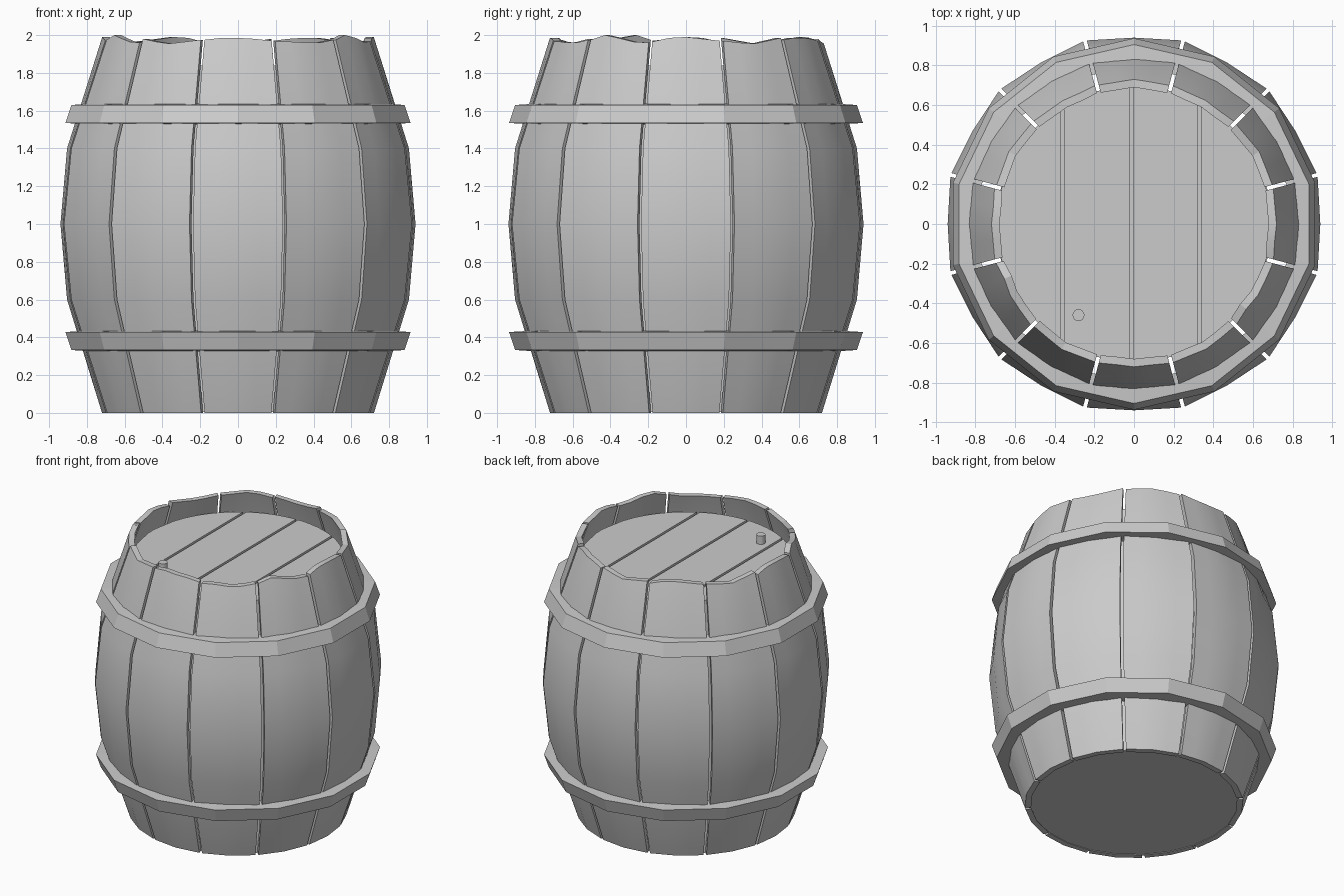
import bpy, bmesh, math

if "Cube" in bpy.data.objects:
    bpy.data.objects.remove(bpy.data.objects["Cube"])

# (z, radius, edge flare) from bottom to top of a stave
PROFILE = [(0, .72, 1.003), (.6, .905, 1.015), (1, .94, 1.02), (1.4, .905, 1.015), (1.98, .722, 1.003)]
# worn top edges, reused around the barrel
WEAR = [[1.975, 1.985, 1.985, 1.98, 1.97], [1.965, 1.965, 1.96, 1.96, 1.975],
        [1.975, 2.0, 1.985, 1.965, 1.96], [1.965, 1.985, 1.99, 1.98, 1.97],
        [1.97, 1.96, 1.955, 1.97, 1.985], [1.98, 1.965, 1.955, 1.965, 1.975]]
# wear pattern for the staves at 0, 30, 60 ... degrees
ORDER = [3, 4, 0, 5, 3, 4, 3, 2, 5, 0, 1, 2]
THICK, GAP = .04, .010


def make(name, verts, faces, smooth=None):
    me = bpy.data.meshes.new(name)
    me.from_pydata(verts, [], faces)
    bm = bmesh.new()
    bm.from_mesh(me)
    bmesh.ops.recalc_face_normals(bm, faces=bm.faces)
    bm.to_mesh(me)
    bm.free()
    ob = bpy.data.objects.new(name, me)
    bpy.context.collection.objects.link(ob)
    if smooth:
        bpy.ops.object.select_all(action='DESELECT')
        ob.select_set(True)
        bpy.context.view_layer.objects.active = ob
        bpy.ops.object.shade_smooth_by_angle(angle=math.radians(smooth))
    return ob


def prism(name, outline, z0, z1, smooth=None):
    n = len(outline)
    verts = [(x, y, z) for z in (z0, z1) for x, y in outline]
    faces = [tuple(range(n)), tuple(range(n, 2 * n))]
    faces += [(i, (i + 1) % n, n + (i + 1) % n, n + i) for i in range(n)]
    return make(name, verts, faces, smooth)


def circle(r, n, cx=0, cy=0):
    return [(cx + r * math.cos(2 * math.pi * i / n), cy + r * math.sin(2 * math.pi * i / n))
            for i in range(n)]


def stave(k):
    mid, half = math.radians(30 * k), math.radians(15)
    rows, cols = len(PROFILE), 5
    verts = []
    for inset in (0, THICK):
        for j, (z, r, flare) in enumerate(PROFILE):
            for c in range(cols):
                zz = WEAR[ORDER[k]][c] if j == rows - 1 else z
                rr = r - (zz - z) * .31 - inset
                # two flat facets per stave, meeting on the centre line
                t = c / 2 - 1
                out = rr * (1 - abs(t) * (1 - flare * math.cos(half)))
                side = t * (rr * flare * math.sin(half) - GAP)
                verts.append((out * math.cos(mid) - side * math.sin(mid),
                              out * math.sin(mid) + side * math.cos(mid), zz))
    n = rows * cols
    faces = []
    for j in range(rows - 1):
        for c in range(cols - 1):
            a = j * cols + c
            q = (a, a + 1, a + cols + 1, a + cols)
            faces += [q, tuple(n + i for i in reversed(q))]
    rim = (list(range(cols)) + [j * cols + cols - 1 for j in range(1, rows)]
           + list(range(n - 2, n - cols - 1, -1)) + [j * cols for j in range(rows - 2, 0, -1)])
    for a, b in zip(rim, rim[1:] + rim[:1]):
        faces.append((a, a + n, b + n, b))
    make(f"stave_{k + 1}", verts, faces, 12.8)


def hoop(name, section, n=14):
    m, verts, faces = len(section), [], []
    for i in range(n):
        a = math.pi / 2 + 2 * math.pi * i / n
        verts += [(r * math.cos(a), r * math.sin(a), z) for r, z in section]
        for s in range(m):
            t, o = (s + 1) % m, (i + 1) % n
            faces.append((i * m + s, i * m + t, o * m + t, o * m + s))
    make(name, verts, faces)


# staves
for k in range(12):
    stave(k)

# hoops, mirrored about the belly
upper = [(.80, 1.637), (.905, 1.63), (.937, 1.535), (.82, 1.528)]
hoop("upper_hoop", upper)
hoop("lower_hoop", [(r, 1.963 - z) for r, z in upper])

# inner drum behind the stave gaps, closing the bottom
R = .695
prism("inner_drum", circle(R, 48), .005, 1.82, 30)

# lid planks cut from a disc
for i, (x0, x1) in enumerate([(-.694, -.37), (-.352, -.02), (-.002, .32), (.338, .694)]):
    xs = [x0 + (x1 - x0) * s / 10 for s in range(11)]
    arc = [(x, math.sqrt(R * R - x * x)) for x in xs]
    prism(f"lid_plank_{i + 1}", arc + [(x, -y) for x, y in reversed(arc)], 1.80, 1.84)

# peg
prism("lid_peg", circle(.03, 16, -.28, -.46), 1.82, 1.90, 30)
